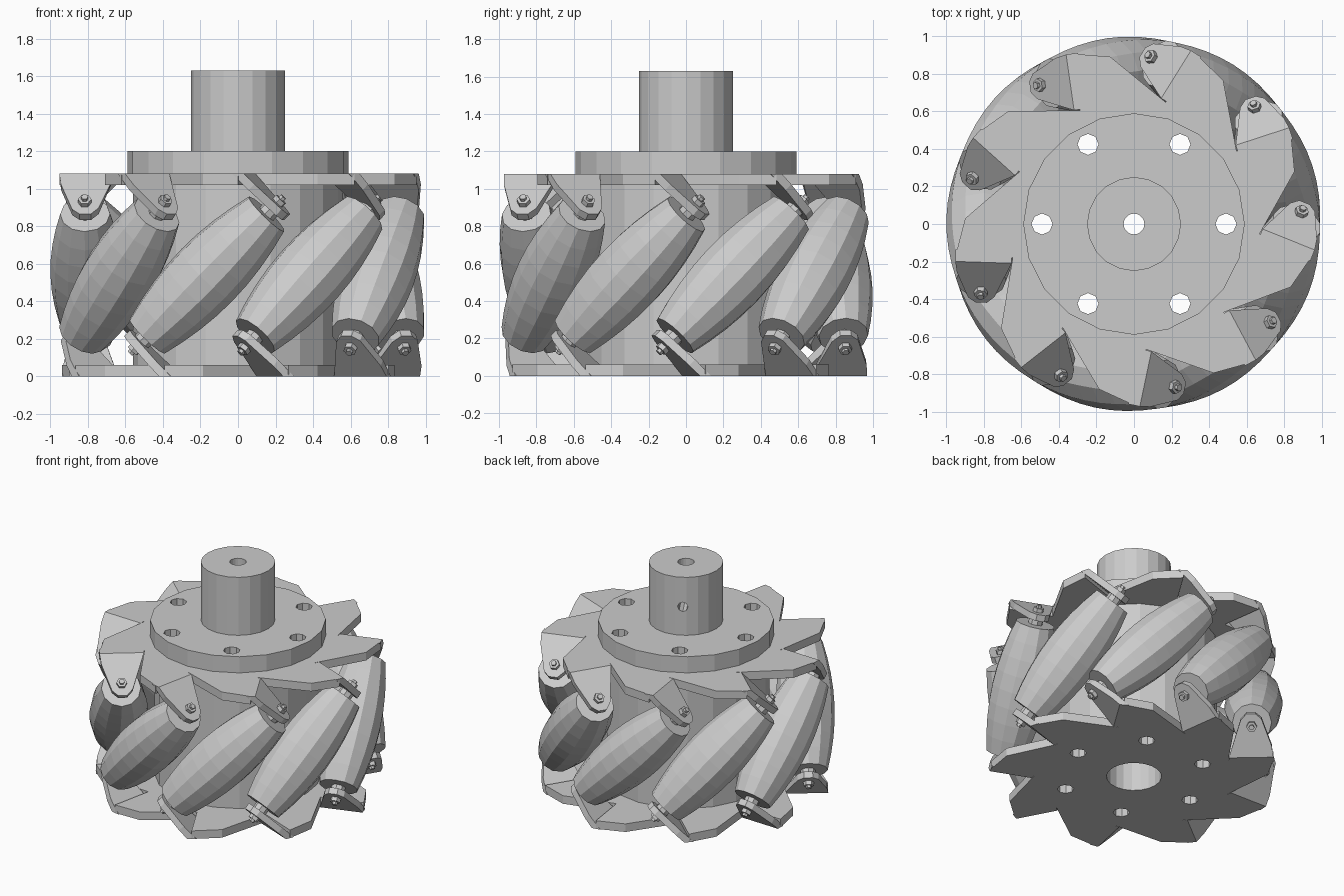
import bpy, bmesh, math
from mathutils import Matrix, Vector

if "Cube" in bpy.data.objects:
    bpy.data.objects.remove(bpy.data.objects["Cube"])

N = 9                      # rollers
MID = 0.54                 # mid height of the roller cage
R_AXIS = 0.804             # radial distance of roller axes
Q = math.sqrt(0.5)


def finish(name, bm, mat=None):
    if mat is not None:
        bm.transform(mat)
    bmesh.ops.recalc_face_normals(bm, faces=bm.faces[:])
    me = bpy.data.meshes.new(name)
    bm.to_mesh(me)
    bm.free()
    ob = bpy.data.objects.new(name, me)
    bpy.context.collection.objects.link(ob)
    return ob


def lathe(name, prof, n, mat=None, closed=False, phase=0.0):
    """Revolve (radius, z) points; open profiles get end caps."""
    bm = bmesh.new()
    rings = [[bm.verts.new((r * math.cos(phase + 2 * math.pi * i / n),
                            r * math.sin(phase + 2 * math.pi * i / n), z))
              for i in range(n)] for r, z in prof]
    pairs = list(zip(rings, rings[1:]))
    if closed:
        pairs.append((rings[-1], rings[0]))
    else:
        bm.faces.new(rings[0])
        bm.faces.new(rings[-1])
    for a, b in pairs:
        for i in range(n):
            j = (i + 1) % n
            bm.faces.new((a[i], a[j], b[j], b[i]))
    return finish(name, bm, mat)


def prism(name, pts, z0, z1, mat=None, tweak=None):
    bm = bmesh.new()
    lo = [bm.verts.new((x, y, z0)) for x, y in pts]
    hi = [bm.verts.new((x, y, z1)) for x, y in pts]
    bm.faces.new(lo)
    bm.faces.new(hi)
    for i in range(len(pts)):
        j = (i + 1) % len(pts)
        bm.faces.new((lo[i], lo[j], hi[j], hi[i]))
    if tweak:
        for v in bm.verts:
            tweak(v)
    return finish(name, bm, mat)


def cut(ob, cutters):
    bpy.context.view_layer.objects.active = ob
    for c in cutters:
        m = ob.modifiers.new("cut", 'BOOLEAN')
        m.operation = 'DIFFERENCE'
        m.solver = 'EXACT'
        m.object = c
        bpy.ops.object.modifier_apply(modifier=m.name)


def frame(a, flip=1):
    """Local x = radial, y = across the axle, z = along the 45 degree axle."""
    r = Vector((math.cos(a), math.sin(a), 0))
    t = Vector((-math.sin(a), math.cos(a), 0))
    up = Vector((0, 0, 1))
    m = Matrix((r, (up - t) * Q * flip, (up + t) * Q * flip)).transposed().to_4x4()
    m.translation = (0, 0, MID)
    return m


angles = [math.radians(18.1 + 360 / N * k) for k in range(N)]

# Central drum, flange and shaft
drum = lathe("drum", [(.185, .02), (.56, .02), (.56, 1.06), (.185, 1.06)], 20, closed=True)
flange = lathe("flange_and_shaft", [(.055, 1.07), (.59, 1.07), (.59, 1.2), (.25, 1.2),
                                    (.25, 1.63), (.055, 1.63)], 20, closed=True)


# Saw-toothed side plates
def plate(name, flip, z0, z1):
    pts = []
    for a in angles:
        for r, t in ((.90, 0.0), (.945, .20), (.64, .20)):
            c, s = math.cos(a), math.sin(a)
            t *= flip
            pts.append((r * c - t * s, r * s + t * c))
    if flip < 0:
        # walk the mirrored teeth in the same rotational order
        pts = [p for k in range(N) for p in reversed(pts[3 * k:3 * k + 3])]
    return prism(name, pts, z0, z1)


top_plate = plate("top_plate", 1, 1.02, 1.08)
bottom_plate = plate("bottom_plate", -1, 0.0, 0.06)

# Holes: six bolt holes, the bore and a set-screw hole in the shaft
bolt_holes = [lathe("hole_cutter", [(.056, -.1), (.056, 1.4)], 8,
                    Matrix.Translation((.49 * math.cos(k * math.pi / 3),
                                        .49 * math.sin(k * math.pi / 3), 0)))
              for k in range(6)]
bore = lathe("bore_cutter", [(.185, -.1), (.185, 1.3)], 20)
screw = lathe("screw_cutter", [(.035, .03), (.035, .4)], 8,
              Matrix.Translation((0, 0, 1.41)) @ Matrix.Rotation(math.radians(120), 4, 'Z')
              @ Matrix.Rotation(math.pi / 2, 4, 'Y'))
cut(drum, bolt_holes)
cut(flange, bolt_holes + [screw])
for p in (top_plate, bottom_plate):
    cut(p, bolt_holes + [bore])
for c in bolt_holes + [bore, screw]:
    bpy.data.objects.remove(c)

# Barrel rollers whose outer curve follows the wheel's round outline
HALF = 0.46
roller_prof = [(1.0 - math.sqrt(R_AXIS ** 2 + s * s / 2), s)
               for s in (HALF * i / 4 for i in range(-4, 5))]
# Bent tab outline (radial, across)
tab = [(.645, .24), (.945, .24), (.935, .14), (.87, -.05), (.83, -.085),
       (.77, -.085), (.73, -.04)]


def flush(v):
    # trim the tab level with the plate face
    if v.co.y > .2:
        v.co.y = MID / Q - v.co.z


for k, a in enumerate(angles):
    axle = Matrix.Translation((R_AXIS, 0, 0))
    lathe(f"roller_{k}", roller_prof, 12, frame(a) @ axle)
    for side, flip in (("top", 1), ("bottom", -1)):
        m = frame(a, flip)
        prism(f"{side}_tab_{k}", tab, .50, .545, m, flush)
        lathe(f"{side}_spacer_{k}", [(.05, .45), (.05, .505)], 8, m @ axle)
        lathe(f"{side}_nut_{k}", [(.036, .54), (.036, .572), (.019, .572), (.019, .59)],
              6, m @ axle)
